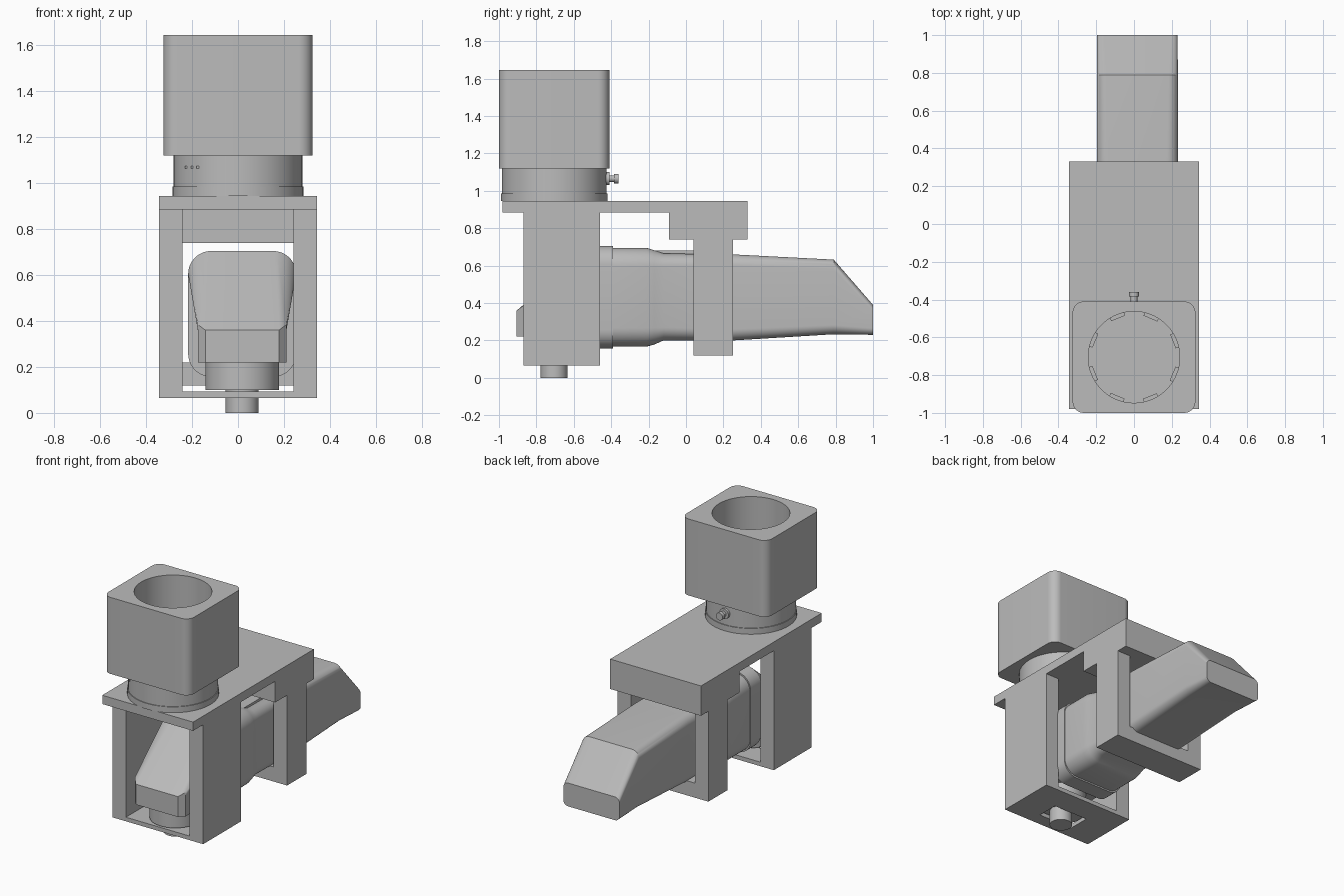
import bpy, bmesh
from math import cos, sin, pi, radians
from mathutils import Matrix, Vector

if "Cube" in bpy.data.objects:
    bpy.data.objects.remove(bpy.data.objects["Cube"])

grey = bpy.data.materials.new("machined grey")
grey.use_nodes = True
grey.diffuse_color = (0.5, 0.5, 0.5, 1)
grey.node_tree.nodes["Principled BSDF"].inputs["Base Color"].default_value = (0.5, 0.5, 0.5, 1)

AXIS_Y = -0.705   # vertical axis of housing and nozzle
GUN_X = 0.018     # sideways offset of the gun


def finish(name, bm, smooth=True):
    bmesh.ops.recalc_face_normals(bm, faces=bm.faces)
    mesh = bpy.data.meshes.new(name)
    bm.to_mesh(mesh)
    bm.free()
    mesh.materials.append(grey)
    obj = bpy.data.objects.new(name, mesh)
    bpy.context.collection.objects.link(obj)
    if smooth:
        bpy.ops.object.select_all(action='DESELECT')
        obj.select_set(True)
        bpy.context.view_layer.objects.active = obj
        bpy.ops.object.shade_smooth_by_angle(angle=radians(30))
    return obj


def loft(name, rings, closed=False):
    """Skin equal-length rings; closed joins last to first, otherwise caps."""
    bm = bmesh.new()
    loops = [[bm.verts.new(p) for p in ring] for ring in rings]
    pairs = list(zip(loops, loops[1:]))
    if closed:
        pairs.append((loops[-1], loops[0]))
    else:
        bm.faces.new(loops[0])
        bm.faces.new(loops[-1])
    n = len(loops[0])
    for a, b in pairs:
        for i in range(n):
            j = (i + 1) % n
            bm.faces.new((a[i], a[j], b[j], b[i]))
    return finish(name, bm)


def box(name, x, y, z):
    bm = bmesh.new()
    bmesh.ops.create_cube(bm, size=1)
    for v in bm.verts:
        v.co = [lo + (c + 0.5) * (hi - lo) for c, (lo, hi) in zip(v.co, (x, y, z))]
    return finish(name, bm, False)


def rounded(cx, cy, hx, hy, r, n=16):
    """Rounded rectangle outline; a circle when hx = hy = r."""
    pts = []
    for q, (sx, sy) in enumerate(((1, 1), (-1, 1), (-1, -1), (1, -1))):
        for i in range(n):
            a = (q + i / (n - 1 if r < hx else n)) * pi / 2
            pts.append((cx + sx * (hx - r) + r * cos(a), cy + sy * (hy - r) + r * sin(a)))
    return pts


def circle(r, z, cx=0):
    return [(x, y, z) for x, y in rounded(cx, AXIS_Y, r, r, r)]


def cylinder(name, r, z0, z1, cx=0):
    return loft(name, [circle(r, z0, cx), circle(r, z1, cx)])


# Top plate with the deep rear block, as one side profile
side = [(-0.98, 0.945), (0.33, 0.945), (0.33, 0.74), (-0.09, 0.74), (-0.09, 0.885), (-0.98, 0.885)]
loft("top_plate", [[(x, y, z) for y, z in side] for x in (-0.345, 0.345)])


# U-shaped frames hanging from the plate
def u_frame(name, y0, y1, top, bottom, floor):
    w, i = 0.345, 0.242
    u = [(-w, top), (-w, bottom), (w, bottom), (w, top), (i, top), (i, floor), (-i, floor), (-i, top)]
    return loft(name, [[(x, y, z) for x, z in u] for y in (y0, y1)])


front_frame = u_frame("front_frame", -0.87, -0.46, 0.885, 0.065, 0.093)
u_frame("rear_frame", 0.04, 0.25, 0.74, 0.12, 0.22)

# Slot in the front frame floor
cutter = box("slot_cutter", (-0.13, 0.13), (-0.78, -0.63), (0.03, 0.12))
cutter.hide_render = True
cutter.hide_viewport = True
cut = front_frame.modifiers.new("slot", 'BOOLEAN')
cut.operation = 'DIFFERENCE'
cut.object = cutter

# Square housing with a round bore
def square(z):
    return [(x, y, z) for x, y in rounded(0, AXIS_Y, 0.325, 0.295, 0.06)]


loft("housing", [square(1.12), square(1.645), circle(0.242, 1.645), circle(0.242, 1.12)], closed=True)

# Collar under the housing, with a thin flange and locking tabs in the bore
loft("collar", [circle(0.285, 0.945), circle(0.285, 0.985), circle(0.28, 0.985), circle(0.28, 1.12),
                circle(0.242, 1.12), circle(0.242, 0.945)], closed=True)
for k in range(8):
    a = radians(22 + 45 * k)
    tab = box("locking_tab", (0.222, 0.25), (-0.04, 0.04), (0.98, 1.02))
    tab.matrix_world = Matrix.Translation((0, AXIS_Y, 0)) @ Matrix.Rotation(a, 4, 'Z')

# Small marks on the front of the collar
for x in (-0.225, -0.2, -0.175):
    y = AXIS_Y - (0.28 ** 2 - x * x) ** 0.5
    box("collar_mark", (x - 0.005, x + 0.005), (y - 0.003, y + 0.01), (1.065, 1.075))

# Hose fitting at the back of the collar
fitting = [(-0.45, 0.035), (-0.41, 0.035), (-0.41, 0.018), (-0.385, 0.018), (-0.385, 0.026), (-0.36, 0.026)]
loft("hose_fitting", [[(x, y, z) for x, z in rounded(0, 1.065, r, r, r, 6)] for y, r in fitting])


# Gun body: rounded sections along its length (y, low, high, half width, corner)
def section(y, low, high, half, r):
    return [(x, y, z) for x, z in rounded(GUN_X, (low + high) / 2, half, (high - low) / 2, r, 10)]


body = [(-0.5, 0.157, 0.705, 0.235, 0.1), (-0.39, 0.157, 0.705, 0.235, 0.1),
        (-0.39, 0.167, 0.695, 0.231, 0.1), (-0.21, 0.167, 0.695, 0.231, 0.1),
        (-0.17, 0.178, 0.682, 0.225, 0.09), (-0.12, 0.2, 0.665, 0.215, 0.07),
        (0.25, 0.2, 0.66, 0.215, 0.06), (0.79, 0.233, 0.632, 0.214, 0.05),
        (1.0, 0.23, 0.39, 0.213, 0.035)]
loft("gun_body", [section(*s) for s in body])
box("body_ridge", (GUN_X - 0.14, GUN_X + 0.14), (-0.17, 0.04), (0.64, 0.68))

# Nose block with chamfered front corners
nose = [(-0.193, -0.45), (-0.193, -0.87), (-0.16, -0.905), (0.16, -0.905), (0.193, -0.87), (0.193, -0.45)]
loft("nose_block", [[(GUN_X + x, y, z) for x, y in nose] for z in (0.22, 0.36)])

# Sloping hood from the nose up to the body
bm = bmesh.new()
for x, y in nose:
    bm.verts.new((GUN_X + x, y, 0.36))
    if -0.9 < y < -0.8:
        bm.verts.new((GUN_X + x, y, 0.385))
for p in section(*body[0]):
    if p[2] > 0.36:
        bm.verts.new(p)
bmesh.ops.convex_hull(bm, input=bm.verts)
finish("hood", bm)

# Nozzle pointing down from the nose
cylinder("nozzle_barrel", 0.16, 0.1, 0.22, GUN_X)
cylinder("nozzle_tip", 0.072, 0.0, 0.1, GUN_X)
